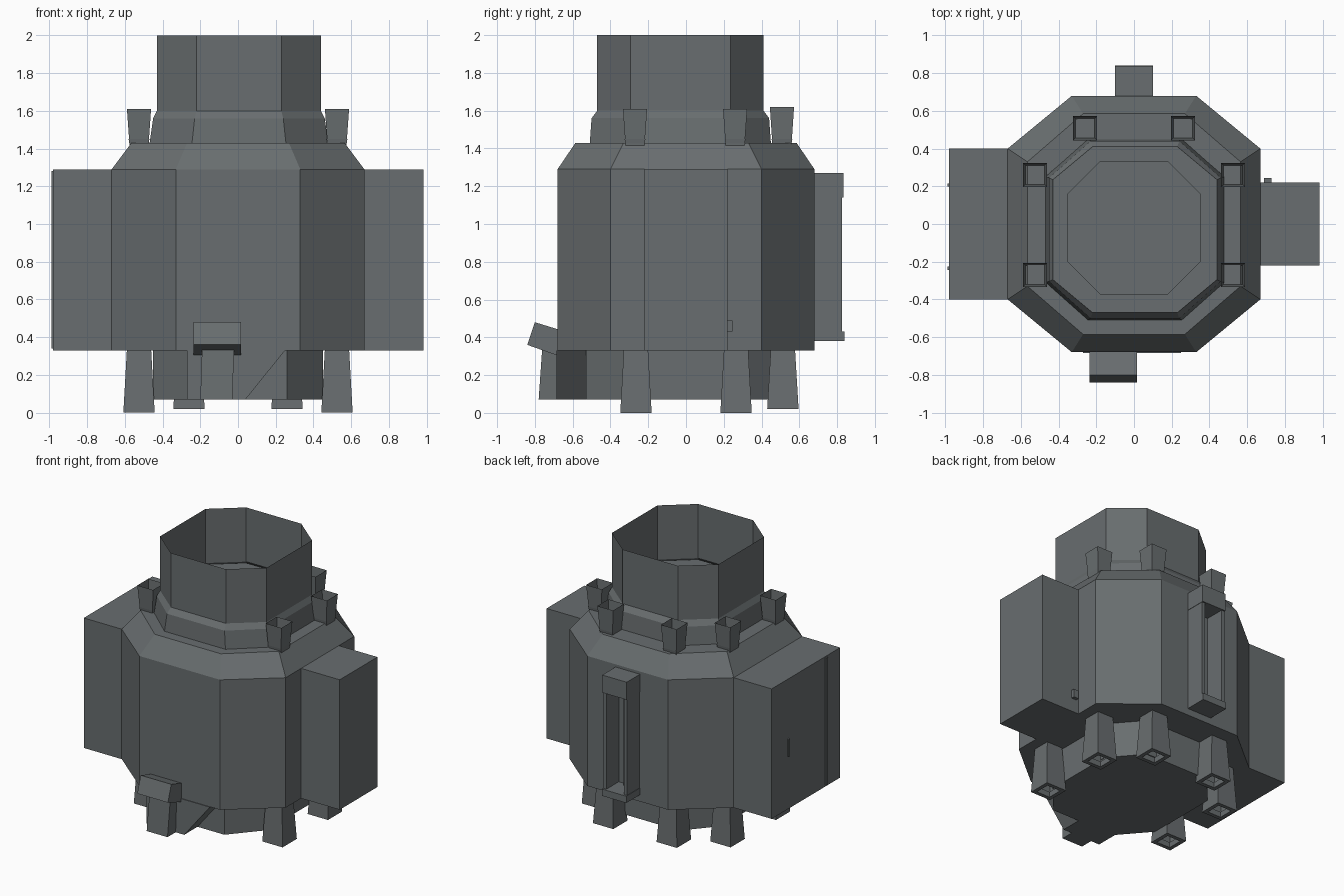
import bpy, bmesh

if "Cube" in bpy.data.objects:
    bpy.data.objects.remove(bpy.data.objects["Cube"])

grey = bpy.data.materials.new("dark steel grey")
grey.diffuse_color = (0.14, 0.155, 0.16, 1)
grey.use_nodes = True
grey.node_tree.nodes["Principled BSDF"].inputs["Base Color"].default_value = grey.diffuse_color


def finish(name, bm):
    bmesh.ops.recalc_face_normals(bm, faces=bm.faces)
    me = bpy.data.meshes.new(name)
    bm.to_mesh(me)
    bm.free()
    me.materials.append(grey)
    ob = bpy.data.objects.new(name, me)
    bpy.context.collection.objects.link(ob)
    return ob


def loft(name, rings, cap_start=False, cap_end=False):
    """Join equal-length rings of points into a shell."""
    bm = bmesh.new()
    loops = [[bm.verts.new(p) for p in r] for r in rings]
    n = len(loops[0])
    for a, b in zip(loops, loops[1:]):
        for i in range(n):
            j = (i + 1) % n
            bm.faces.new((a[i], a[j], b[j], b[i]))
    if cap_start:
        bm.faces.new(loops[0][::-1])
    if cap_end:
        bm.faces.new(loops[-1])
    return finish(name, bm)


def octagon(rx, ry, fx, fy, z, cx=0, cy=0):
    """Octagon with half sizes rx, ry and half flat lengths fx, fy."""
    pts = [(fx, -ry), (rx, -fy), (rx, fy), (fx, ry),
           (-fx, ry), (-rx, fy), (-rx, -fy), (-fx, -ry)]
    return [(cx + x, cy + y, z) for x, y in pts]


def rect(cx, cy, h, z):
    return [(cx - h, cy - h, z), (cx + h, cy - h, z), (cx + h, cy + h, z), (cx - h, cy + h, z)]


def box(name, x0, x1, y0, y1, z0, z1):
    r = [[(x0, y0, z), (x1, y0, z), (x1, y1, z), (x0, y1, z)] for z in (z0, z1)]
    return loft(name, r, True, True)


# main tank with sloped shoulder
loft("tank_body", [
    octagon(.67, .68, .33, .40, .33),
    octagon(.67, .68, .33, .40, 1.29),
    octagon(.565, .585, .27, .33, 1.43),
    octagon(.47, .47, .25, .28, 1.43, .005, -.025)], True, False)

# neck: flared collar, thin wall, inner ledge and floor
c = dict(cx=.005, cy=-.03)
loft("neck", [
    octagon(.475, .48, .25, .28, 1.42, **c),
    octagon(.455, .47, .235, .275, 1.56, **c),
    octagon(.435, .44, .225, .265, 1.60, **c),
    octagon(.435, .44, .225, .265, 2.0, **c)])
loft("neck_inner_ledge", [
    octagon(.435, .44, .225, .265, 1.59, **c),
    octagon(.35, .35, .18, .18, 1.59, 0, -.02),
    octagon(.35, .35, .18, .18, 1.54, 0, -.02)], False, True)

# base under the tank
loft("base", [octagon(.45, .49, .26, .27, .07, 0, -.04),
              octagon(.45, .49, .26, .27, .34, 0, -.04)], True, False)

# side boxes
box("left_box", -.98, -.6, -.4, .4, .33, 1.29)
box("right_box", .6, .985, -.22, .22, .33, 1.29)

# six open feet and the matching open posts on the shoulder
spots = [(sx * .525, sy * .265, 0) for sx in (-1, 1) for sy in (-1, 1)]
spots += [(sx * .26, .513, .02) for sx in (-1, 1)]
for x, y, z in spots:
    loft("foot", [rect(x, y, .055, z + .04), rect(x, y, .055, z), rect(x, y, .083, z),
                  rect(x, y, .064, .34)])
    px, py = x, y - .005
    loft("shoulder_post", [rect(px, py, .05, 1.41), rect(px, py, .064, 1.61 + z / 2)])
    # lower part of the post running into the slope
    loft("post_root", [rect(px, py, .04, 1.36), rect(px, py, .055, 1.45)])

# rear gauge: caps, two side plates
box("gauge_top_cap", -.1, .1, .6, .835, 1.14, 1.27)
box("gauge_bottom_cap", -.1, .1, .6, .84, .38, .43)
for s in (-1, 1):
    box("gauge_side", s * .085 - .012, s * .085 + .012, .66, .825, .42, 1.15)
box("gauge_rod", -.015, .015, .68, .71, .43, 1.14)

# front outlet: wedge block, tap stem and tilted hood
prof = [(-.27, .33), (-.27, .07), (.04, .07), (.25, .33)]
loft("outlet_wedge", [[(x, y, z) for x, z in prof] for y in (-.685, -.45)], True, True)
loft("tap_stem", [
    [(-.2, -.78, .07), (-.03, -.78, .07), (-.03, -.685, .07), (-.2, -.685, .07)],
    [(-.19, -.76, .36), (-.02, -.76, .36), (-.02, -.685, .36), (-.19, -.685, .36)]], True, True)
hood = [(-.84, .36), (-.80, .48), (-.67, .44), (-.67, .30)]
loft("tap_hood", [[(x, y, z) for y, z in hood] for x in (-.235, .015)], True, True)

# small fittings on the sides
box("left_box_strip", -.988, -.975, -.245, -.225, .34, 1.28)
box("left_box_latch", -.99, -.975, .2, .215, .72, .85)
box("right_box_knob", .69, .73, .21, .245, .43, .49)
